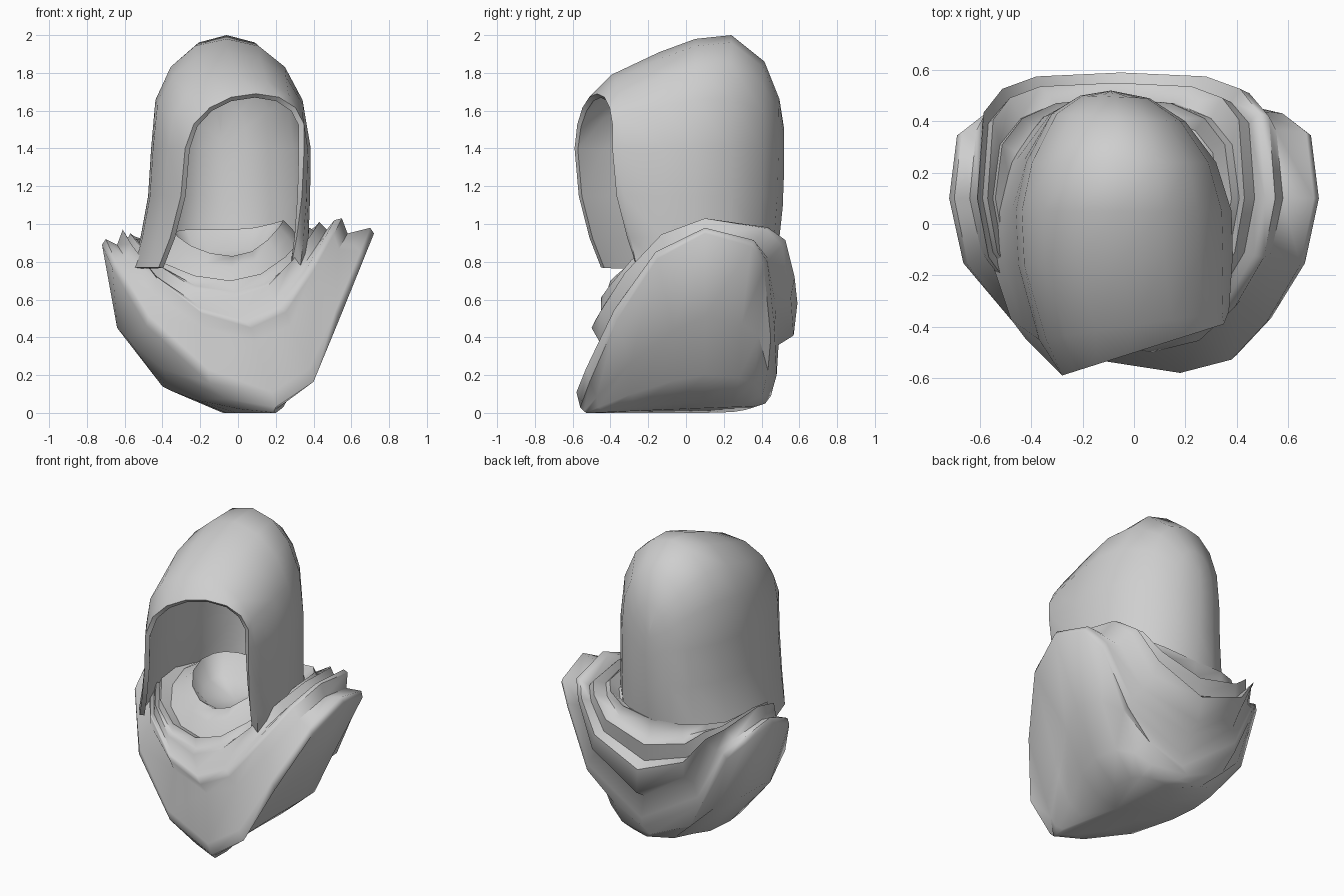
import bpy, bmesh, math

if "Cube" in bpy.data.objects:
    bpy.data.objects.remove(bpy.data.objects["Cube"])

cloth = bpy.data.materials.new("light_grey_cloth")
cloth.diffuse_color = (0.62, 0.62, 0.62, 1)
cloth.use_nodes = True
cloth.node_tree.nodes["Principled BSDF"].inputs["Base Color"].default_value = cloth.diffuse_color


def spow(v, e):
    return math.copysign(abs(v) ** e, v)


def make_object(name, rows, closed, caps=(), angle=50, thickness=0):
    """Skin neighbouring rows of points, optionally closing each row into a ring."""
    bm = bmesh.new()
    grid = [[bm.verts.new(p) for p in row] for row in rows]
    n = len(rows[0])
    for a, b in zip(grid, grid[1:]):
        for i in range(n if closed else n - 1):
            j = (i + 1) % n
            bm.faces.new((a[i], a[j], b[j], b[i]))
    for index, point in caps:
        tip = bm.verts.new(point)
        ring = grid[index]
        for i in range(n):
            bm.faces.new((ring[i], ring[(i + 1) % n], tip))
    bmesh.ops.remove_doubles(bm, verts=bm.verts, dist=0.0005)
    bmesh.ops.recalc_face_normals(bm, faces=bm.faces)
    mesh = bpy.data.meshes.new(name)
    bm.to_mesh(mesh)
    bm.free()
    mesh.materials.append(cloth)
    obj = bpy.data.objects.new(name, mesh)
    bpy.context.collection.objects.link(obj)
    bpy.context.view_layer.objects.active = obj
    obj.select_set(True)
    if thickness:
        shell = obj.modifiers.new("cloth_thickness", 'SOLIDIFY')
        shell.thickness = thickness
        shell.offset = -1
        bpy.ops.object.modifier_apply(modifier=shell.name)
    bpy.ops.object.shade_smooth_by_angle(angle=math.radians(angle))
    obj.select_set(False)
    return obj


# Cowl: saddle-shaped rings, high at the shoulders and hanging at front and back.
# Exponents shape each ring: front x, front y, front z, back x, back y.
UNDER = (1.3, 1.4, 2.0, 0.75, 0.6)
OUTER = (1.0, 1.0, 2.0, 0.55, 0.4)
INNER = (1.0, 1.0, 1.7, 0.75, 0.65)


def cowl_ring(shape, cx, rx, y_front, y_back, z_side, z_front, z_back, skew, n=16):
    fx, fy, fz, bx, by = shape
    pts = []
    for i in range(n):
        a = math.tau * i / n
        c, s = math.cos(a), math.sin(a)
        if s < -1e-6:
            x = cx + rx * spow(c, fx) + skew * s ** 6
            y = 0.1 - (0.1 - y_front) * abs(s) ** fy
            z = z_side + (z_front - z_side) * abs(s) ** fz
        else:
            s = max(s, 0)
            x = cx + rx * spow(c, bx)
            y = 0.1 + (y_back - 0.1) * s ** by
            z = z_side + (z_back - z_side) * (0.14 * s ** 0.6 + 0.86 * s ** 6)
        pts.append((x, y, z + 0.03 * c * abs(c)))
    return pts


cowl_rings = [
    # underside, from the keel out to the shoulder edge
    (UNDER, 0.08, 0.16, -0.50, 0.36, 0.03, 0.00, 0.03, 0.12),
    (UNDER, 0.00, 0.40, -0.53, 0.42, 0.17, 0.00, 0.05, 0.20),
    (UNDER, -0.05, 0.59, -0.54, 0.45, 0.48, 0.01, 0.09, 0.24),
    (OUTER, 0.00, 0.72, -0.56, 0.46, 0.92, 0.03, 0.13, 0.20),
    # rolled outer edge
    (OUTER, 0.00, 0.70, -0.58, 0.48, 0.95, 0.11, 0.20, 0.18),
    # stacked folds
    (OUTER, -0.03, 0.61, -0.46, 0.49, 0.92, 0.38, 0.36, 0.12),
    (OUTER, -0.03, 0.58, -0.50, 0.57, 1.00, 0.45, 0.41, 0.10),
    (OUTER, -0.05, 0.56, -0.48, 0.59, 0.99, 0.49, 0.58, 0.08),
    (OUTER, -0.06, 0.53, -0.45, 0.53, 0.94, 0.52, 0.62, 0.07),
    (OUTER, -0.07, 0.50, -0.45, 0.55, 0.98, 0.61, 0.74, 0.05),
    (INNER, -0.07, 0.48, -0.42, 0.49, 0.93, 0.64, 0.78, 0.05),
    (INNER, -0.08, 0.46, -0.40, 0.49, 0.95, 0.70, 0.89, 0.04),
    # inner collar and neck hollow
    (INNER, -0.07, 0.40, -0.35, 0.43, 0.89, 0.68, 0.87, 0.03),
    (INNER, -0.05, 0.34, -0.29, 0.35, 0.94, 0.77, 0.94, 0.02),
    (INNER, -0.05, 0.29, -0.22, 0.29, 0.99, 0.83, 0.97, 0.02),
    (INNER, -0.05, 0.23, -0.14, 0.20, 0.86, 0.79, 0.86, 0.00),
]
make_object("cowl", [cowl_ring(*r) for r in cowl_rings], True,
            caps=((0, (0.10, -0.05, 0.02)), (-1, (-0.05, 0.04, 0.78))), angle=70)


# Hood: arches from the face opening to the back seam
HEM = 0.77


def hood_arch(left, right, top, y_left, y_right, flare, tuck, recede, lean=0):
    cx, w, spring = (left + right) / 2, (right - left) / 2, min(1.4, top - 0.2)
    pts = []

    def add(x, z, t):
        # t is 0 at the spring line and 1 at the hem
        f = (x - left) / (right - left) if w > 0 else 0.5
        y = y_left + (y_right - y_left) * min(max(f, 0), 1) + recede * t * t
        x += -flare * t * t * (1 - f) - tuck * t * t * f
        pts.append((x, y, z))

    legs = (1, 0.75, 0.4)
    for t in legs:
        add(left, spring - (spring - HEM) * t, t)
    for i in range(9):
        a = math.pi * (1 - i / 8)
        add(cx + w * spow(math.cos(a), 0.95) + lean * math.sin(a),
            spring + (top - spring) * max(math.sin(a), 0) ** 0.85, 0)
    for t in reversed(legs):
        add(right, spring - (spring - HEM) * t, t)
    return pts


hood_arches = [
    (-0.28, 0.35, 1.69, -0.59, -0.39, 0.14, 0.07, 0.14, 0.06),
    (-0.37, 0.37, 1.79, -0.45, -0.34, 0.11, 0.04, 0.08, 0.0),
    (-0.45, 0.385, 1.91, -0.16, -0.12, 0.10, 0.02, 0.0, -0.02),
    (-0.46, 0.38, 1.98, 0.05, 0.05, 0.10, 0.02, 0.0, -0.02),
    (-0.42, 0.32, 2.00, 0.24, 0.24, 0.08, 0.0, 0.0, -0.01),
    (-0.32, 0.20, 1.86, 0.43, 0.40, 0.05, 0.0, -0.02, 0.0),
    (-0.21, 0.06, 1.66, 0.50, 0.49, 0.02, 0.0, -0.04, 0.0),
    (-0.09, -0.09, 1.50, 0.52, 0.52, 0.0, 0.0, -0.05, 0.0),
]
make_object("hood", [hood_arch(*a) for a in hood_arches], False, thickness=0.03)
